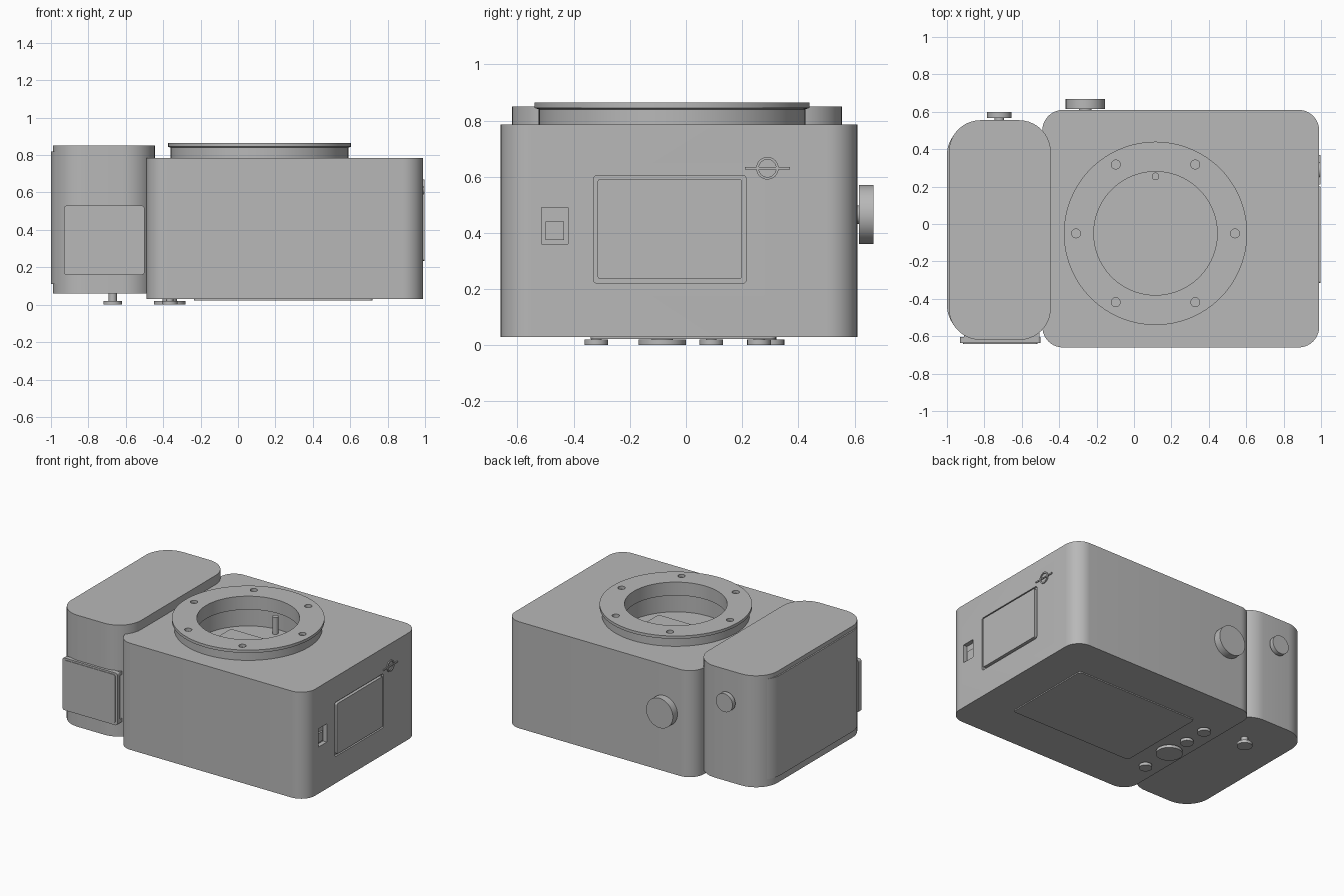
import bpy, bmesh, math
from mathutils import Matrix, Vector

cube = bpy.data.objects.get("Cube")
if cube:
    bpy.data.objects.remove(cube, do_unlink=True)

grey = bpy.data.materials.new("plain grey")
grey.use_nodes = True
colour = (0.48, 0.48, 0.48, 1)
grey.diffuse_color = colour
grey.node_tree.nodes["Principled BSDF"].inputs["Base Color"].default_value = colour


def finish(name, bm):
    mesh = bpy.data.meshes.new(name)
    bm.to_mesh(mesh)
    bm.free()
    obj = bpy.data.objects.new(name, mesh)
    bpy.context.collection.objects.link(obj)
    mesh.materials.append(grey)
    smooth(obj)
    return obj


def activate(obj):
    bpy.ops.object.select_all(action="DESELECT")
    obj.select_set(True)
    bpy.context.view_layer.objects.active = obj


def smooth(obj):
    activate(obj)
    bpy.ops.object.shade_smooth_by_angle(angle=math.radians(30))


def block(name, low, high, radius=0, axis=2):
    """Box between two corners; edges along the axis are rounded."""
    low, high = Vector(low), Vector(high)
    bm = bmesh.new()
    bmesh.ops.create_cube(bm, size=1)
    bmesh.ops.scale(bm, vec=high - low, verts=bm.verts)
    bmesh.ops.translate(bm, vec=(low + high) / 2, verts=bm.verts)
    if radius:
        edges = [e for e in bm.edges
                 if abs((e.verts[0].co - e.verts[1].co).normalized()[axis]) > 0.9]
        bmesh.ops.bevel(bm, geom=edges, offset=radius, segments=10,
                        profile=0.5, affect="EDGES")
    return finish(name, bm)


def disc(name, centre, radius, depth, axis=2, sides=48):
    bm = bmesh.new()
    bmesh.ops.create_cone(bm, cap_ends=True, segments=sides, radius1=radius,
                          radius2=radius, depth=depth)
    turn = Matrix.Rotation(math.pi / 2, 4, "XY"[1 - axis]) if axis < 2 else Matrix()
    bmesh.ops.transform(bm, matrix=Matrix.Translation(centre) @ turn, verts=bm.verts)
    return finish(name, bm)


def cut(obj, cutter):
    mod = obj.modifiers.new("cut", "BOOLEAN")
    mod.operation = "DIFFERENCE"
    mod.solver = "EXACT"
    mod.object = cutter
    activate(obj)
    bpy.ops.object.modifier_apply(modifier=mod.name)
    bpy.data.objects.remove(cutter, do_unlink=True)
    smooth(obj)


MX, MY = 0.115, -0.05   # mount centre

# Main body with lens well and side recesses
body = block("body", (-0.49, -0.66, 0.03), (0.99, 0.61, 0.785), 0.11)
cut(body, disc("well_cutter", (MX, MY, 0.74), 0.36, 0.2, sides=96))
cut(body, block("door_cutter", (0.975, -0.33, 0.22), (1.1, 0.215, 0.605), 0.015, 0))
cut(body, block("port_cutter", (0.96, -0.515, 0.36), (1.1, -0.42, 0.49)))

# Lens mount: neck and flange turned from one profile
profile = [(0.33, 0.77), (0.475, 0.77), (0.475, 0.84), (0.49, 0.845),
           (0.49, 0.865), (0.33, 0.865)]
bm = bmesh.new()
ring = [bm.verts.new((MX + r, MY, z)) for r, z in profile]
loop = [bm.edges.new((v, ring[(i + 1) % len(ring)])) for i, v in enumerate(ring)]
bmesh.ops.spin(bm, geom=ring + loop, cent=(MX, MY, 0), axis=(0, 0, 1),
               angle=math.tau, steps=96, use_merge=True)
bmesh.ops.remove_doubles(bm, verts=bm.verts, dist=0.0001)
bmesh.ops.recalc_face_normals(bm, faces=bm.faces)
mount = finish("lens_mount", bm)
for i in range(6):
    a = i * math.tau / 6
    spot = (MX + 0.425 * math.cos(a), MY + 0.425 * math.sin(a), 0.865)
    cut(mount, disc("screw_cutter", spot, 0.024, 0.04, sides=20))

# Sensor and locating pin in the well
block("sensor", (-0.15, -0.235, 0.63), (0.38, 0.135, 0.646))
disc("locating_pin", (MX, 0.255, 0.7), 0.02, 0.12, sides=20)

# Grip with raised outer panel
block("grip", (-0.99, -0.62, 0.06), (-0.445, 0.555, 0.85), 0.17)
block("grip_panel", (-1, -0.605, 0.11), (-0.62, 0.54, 0.82), 0.17)

# Grip front door on its rails
block("grip_door", (-0.93, -0.637, 0.16), (-0.5, -0.605, 0.53), 0.015, 1)
for z in (0.165, 0.5):
    block("grip_door_rail", (-0.91, -0.61, z), (-0.505, -0.56, z + 0.025))
block("grip_door_face", (-0.915, -0.641, 0.175), (-0.515, -0.63, 0.517), 0.015, 1)

# Side door, port plate and index mark
block("side_door", (0.965, -0.315, 0.235), (0.996, 0.2, 0.592), 0.012, 0)
block("port_plate", (0.95, -0.5, 0.375), (0.972, -0.435, 0.44))
mark = disc("index_ring", (0.99, 0.29, 0.63), 0.04, 0.014, axis=0, sides=32)
cut(mark, disc("index_cutter", (0.99, 0.29, 0.63), 0.031, 0.1, axis=0, sides=32))
block("index_bar", (0.985, 0.21, 0.626), (0.997, 0.37, 0.634))

# Rear screen
block("screen", (-0.235, -0.34, 0.022), (0.72, 0.32, 0.04), 0.02)

# Rear buttons, each a cap on a short stem
for name, x, y, r, top in (("upper_button", -0.365, 0.26, 0.042, 0.04),
                           ("middle_button", -0.365, 0.09, 0.042, 0.04),
                           ("control_pad", -0.365, -0.085, 0.085, 0.04),
                           ("lower_button", -0.365, -0.32, 0.042, 0.04),
                           ("grip_button", -0.67, 0.3, 0.05, 0.07)):
    disc(name, (x, y, 0.01), r, 0.02)
    disc(name + "_stem", (x, y, top / 2 + 0.005), r * 0.45, top - 0.01, sides=24)

# Dials on the upper face, with stems
disc("main_dial", (-0.26, 0.642, 0.465), 0.105, 0.052, axis=1)
disc("main_dial_stem", (-0.26, 0.61, 0.465), 0.033, 0.04, axis=1, sides=24)
disc("grip_dial", (-0.72, 0.584, 0.635), 0.065, 0.032, axis=1)
disc("grip_dial_stem", (-0.72, 0.555, 0.635), 0.025, 0.04, axis=1, sides=24)
